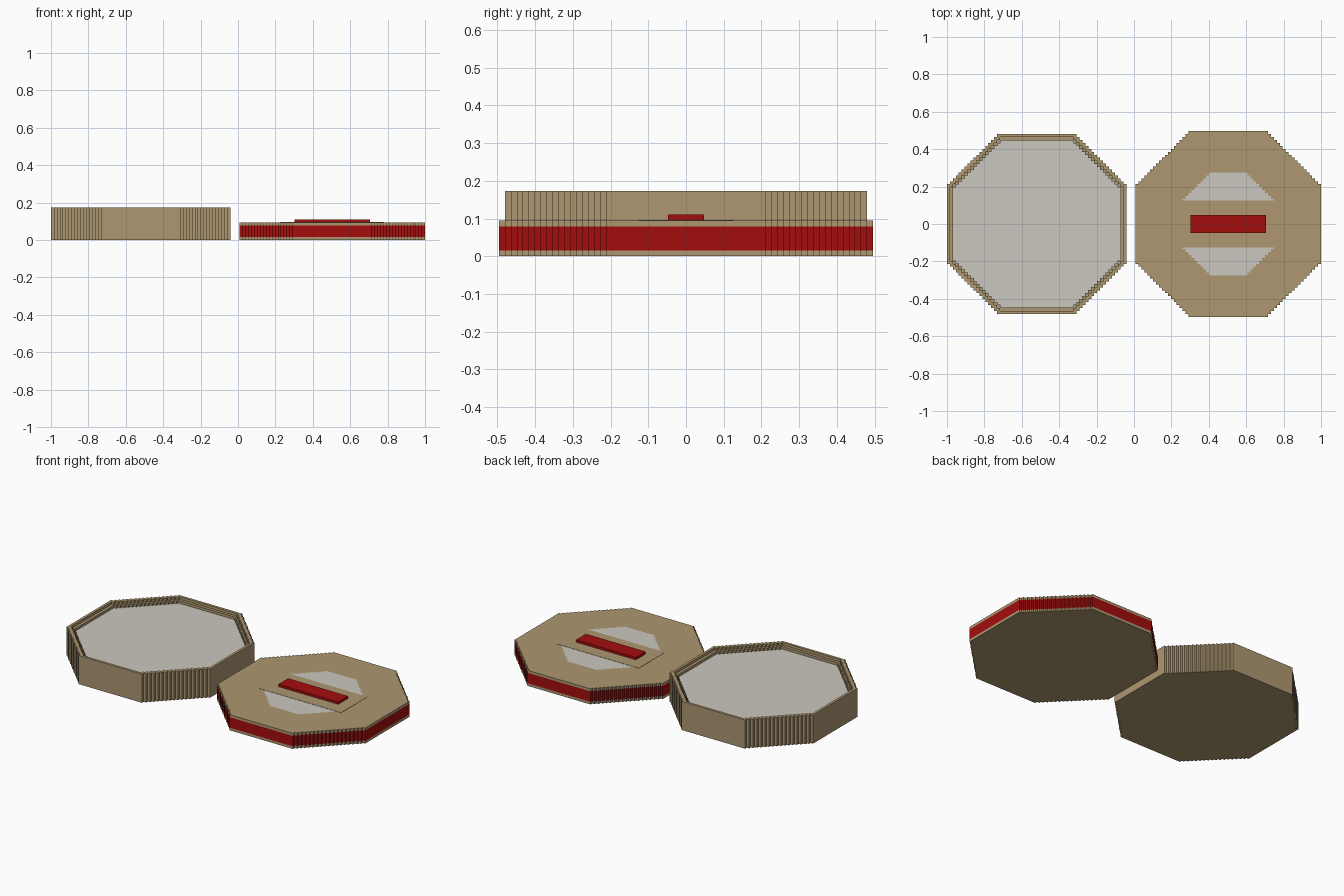
import bpy
import bmesh

cube = bpy.data.objects.get("Cube")
if cube:
    bpy.data.objects.remove(cube, do_unlink=True)

UNIT = 2 / 127  # edge length of one stair step


def make_material(name, rgb):
    mat = bpy.data.materials.new(name)
    mat.use_nodes = True
    mat.diffuse_color = (*rgb, 1)
    mat.node_tree.nodes["Principled BSDF"].inputs["Base Color"].default_value = (*rgb, 1)
    return mat


TAN, WHITE, RED = 0, 1, 2
materials = [
    make_material("tan", (0.42, 0.31, 0.165)),
    make_material("pale_grey", (0.60, 0.575, 0.525)),
    make_material("red", (0.37, 0.004, 0.004)),
]


def finish(bm, name):
    bmesh.ops.recalc_face_normals(bm, faces=bm.faces)
    mesh = bpy.data.meshes.new(name)
    bm.to_mesh(mesh)
    bm.free()
    for mat in materials:
        mesh.materials.append(mat)
    obj = bpy.data.objects.new(name, mesh)
    bpy.context.collection.objects.link(obj)
    return obj


def stepped_octagon(size, steps):
    """Octagon outline whose diagonal sides are staircases."""
    half = size / 2
    corner = []
    for i in range(steps):
        corner.append((half - i, half - steps + i))
        corner.append((half - i - 1, half - steps + i))
    corner.append((half - steps, half))
    # drop the flush start of the staircase on the top edge
    outline = []
    for _ in range(4):
        outline += corner
        corner = [(-y, x) for x, y in corner]
    return outline


def stepped_solid(name, center_x, start, stages, cap_color):
    """Walk outlines (size, steps, height, colour), adding walls or flat rings."""
    bm = bmesh.new()

    def add_loop(size, steps, height):
        verts = [bm.verts.new((center_x + x * UNIT, y * UNIT, height * UNIT))
                 for x, y in stepped_octagon(size, steps)]
        edges = [bm.edges.new((v, verts[i - 1])) for i, v in enumerate(verts)]
        return verts, edges

    def paint(geom, color):
        for item in geom:
            if isinstance(item, bmesh.types.BMFace):
                item.material_index = color

    def fill(edges, color):
        made = bmesh.ops.triangle_fill(bm, edges=edges, use_beauty=True,
                                       use_dissolve=False, normal=(0, 0, 1))
        paint(made["geom"], color)

    verts, edges = add_loop(*start)
    fill(edges, TAN)
    height = start[2]
    for size, steps, new_height, color in stages:
        new_verts, new_edges = add_loop(size, steps, new_height)
        if new_height == height:
            fill(edges + new_edges, color)
        else:
            for i in range(len(verts)):
                face = bm.faces.new((verts[i - 1], verts[i], new_verts[i], new_verts[i - 1]))
                face.material_index = color
        verts, edges, height = new_verts, new_edges, new_height
    fill(edges, cap_color)
    return finish(bm, name)


def block(name, center, size, color):
    bm = bmesh.new()
    bmesh.ops.create_cube(bm, size=1)
    for v in bm.verts:
        v.co = [c + p * s for c, p, s in zip(center, v.co, size)]
    for face in bm.faces:
        face.material_index = color
    return finish(bm, name)


# Open tray with a two-step rim around a pale surface
stepped_solid("tray", -1 + 30.5 * UNIT, (61, 17, 0), [
    (61, 17, 11, TAN),
    (59, 17, 11, TAN),
    (59, 17, 10, TAN),
    (56.8, 16, 10, TAN),
    (56.8, 16, 9, TAN),
], WHITE)

# Lid with a red band around its side and a pale inlay on top
lid_x = 1 - 31.5 * UNIT
lid_top = 6 * UNIT
stepped_solid("lid", lid_x, (63, 18, 0), [
    (63, 18, 1, TAN),
    (63, 18, 5, RED),
    (63, 18, 6, TAN),
    (35, 11, 6, TAN),
], WHITE)

# Plate across the inlay, with the raised handle bar on it
block("lid_plate", (lid_x, 0, lid_top), (35 * UNIT, 16 * UNIT, 0.003), TAN)
block("handle_bar", (lid_x, 0, lid_top + UNIT / 2), (25.5 * UNIT, 6 * UNIT, UNIT), RED)
